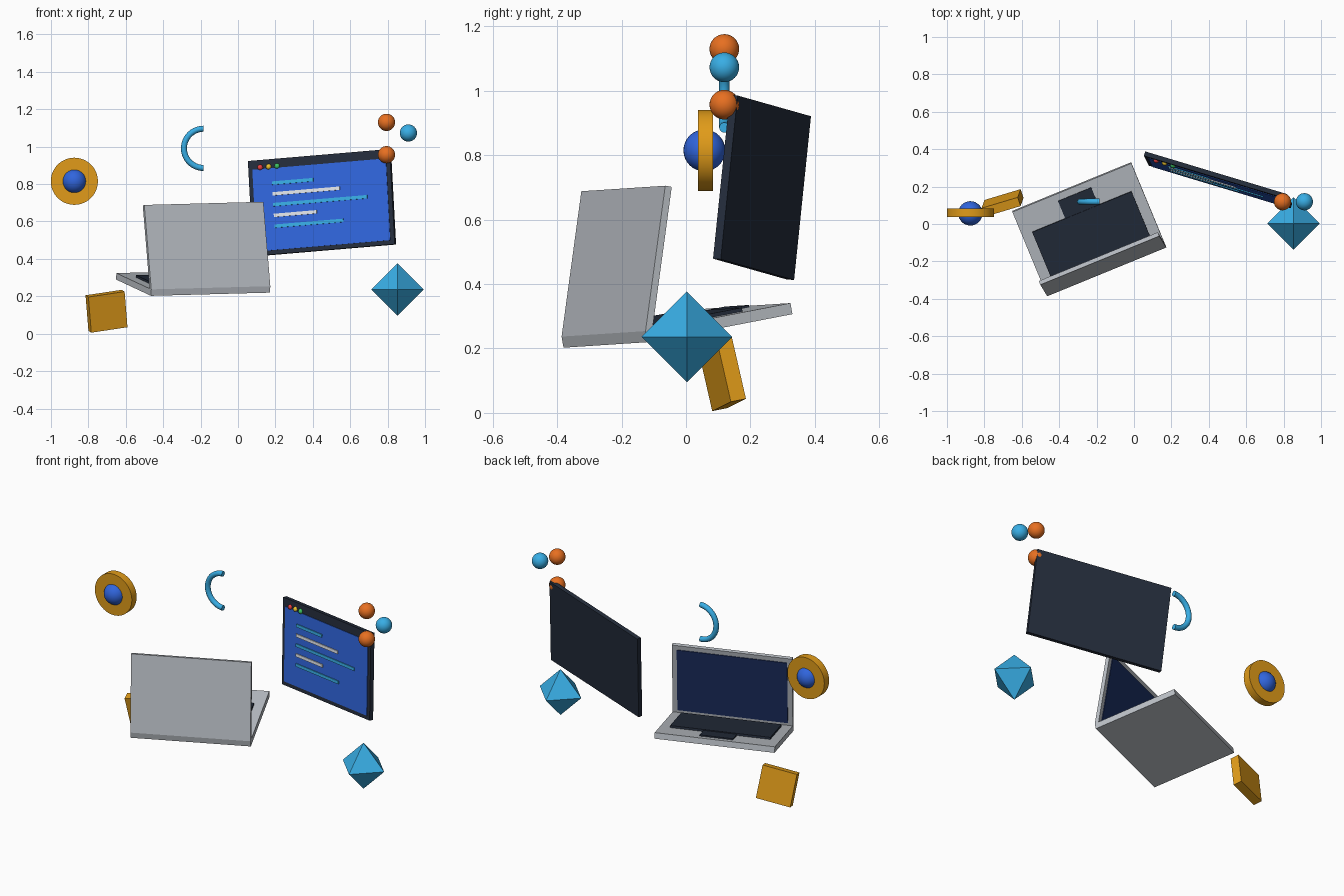
import bpy, bmesh, math
from mathutils import Matrix, Vector

if "Cube" in bpy.data.objects:
    bpy.data.objects.remove(bpy.data.objects["Cube"])


def mat(name, rgb):
    m = bpy.data.materials.new(name)
    m.diffuse_color = (*rgb, 1)
    m.use_nodes = True
    m.node_tree.nodes["Principled BSDF"].inputs["Base Color"].default_value = m.diffuse_color
    return m


SILVER = mat("silver", (0.50, 0.53, 0.57))
DARK = mat("dark", (0.018, 0.026, 0.045))
NAVY = mat("navy", (0.012, 0.03, 0.13))
BLUE = mat("blue", (0.03, 0.13, 0.72))
CYAN = mat("cyan", (0.04, 0.42, 0.78))
AMBER = mat("amber", (0.75, 0.33, 0.01))
ORANGE = mat("orange", (0.80, 0.16, 0.015))
WHITE = mat("white", (0.75, 0.78, 0.82))
RED = mat("red", (0.8, 0.05, 0.05))
YELLOW = mat("yellow", (0.85, 0.55, 0.03))
GREEN = mat("green", (0.05, 0.55, 0.12))


def frame(origin, u, v):
    """Matrix whose local x follows u, local y follows v, local z = u x v."""
    x = Vector(u).normalized()
    z = x.cross(Vector(v)).normalized()
    y = z.cross(x)
    m = Matrix((x, y, z)).transposed().to_4x4()
    m.translation = Vector(origin)
    return m


def finish(name, bm, material, smooth=False):
    me = bpy.data.meshes.new(name)
    bmesh.ops.recalc_face_normals(bm, faces=bm.faces)
    bm.to_mesh(me)
    bm.free()
    ob = bpy.data.objects.new(name, me)
    bpy.context.collection.objects.link(ob)
    me.materials.append(material)
    if smooth:
        bpy.ops.object.select_all(action='DESELECT')
        ob.select_set(True)
        bpy.context.view_layer.objects.active = ob
        bpy.ops.object.shade_smooth_by_angle(angle=math.radians(35))
    return ob


def box(name, m, lo, hi, material):
    lo, hi = Vector(lo), Vector(hi)
    bm = bmesh.new()
    bmesh.ops.create_cube(bm, size=1)
    bm.transform(m @ Matrix.Translation((lo + hi) / 2) @ Matrix.Diagonal((*(hi - lo), 1)))
    return finish(name, bm, material)


def ball(name, pos, r, material, seg=32):
    bm = bmesh.new()
    bmesh.ops.create_uvsphere(bm, u_segments=seg, v_segments=seg // 2, radius=r)
    bm.transform(Matrix.Translation(pos))
    return finish(name, bm, material, True)


# Laptop base: origin at the hinge edge, y runs towards the palm rest
W = 0.344
hinge = (0.635, 0.26, 0.017)
base = frame((-0.147, -0.25, 0.211), hinge, (-0.187, 0.45, 0.087))
box("laptop_base", base, (-W, 0, 0), (W, 0.495, 0.035), SILVER)
box("keyboard", base, (-0.287, 0.06, 0.03), (0.287, 0.355, 0.047), DARK)
box("trackpad", base, (-0.096, 0.35, 0.03), (0.096, 0.457, 0.042), DARK)

# Laptop lid and display: local z points out of the lid's back
lid = frame(base @ Vector((0, 0, 0.035)), hinge, (-0.045, 0.058, 0.45))
box("laptop_lid", lid, (-W, 0, -0.022), (W, 0.457, 0), SILVER)
box("laptop_display", lid, (-0.316, 0.025, -0.026), (0.316, 0.429, -0.015), NAVY)

# Floating window panel with title dots and code lines
win = frame((0.449, 0.236, 0.70), (0.755, -0.227, 0.064), (-0.043, 0.057, 0.505))
box("window_panel", win, (-0.397, -0.256, -0.0125), (0.397, 0.256, 0.0125), DARK)
box("window_screen", win, (-0.374, -0.233, 0), (0.374, 0.207, 0.016), BLUE)
for i, (label, c) in enumerate((("red", RED), ("yellow", YELLOW), ("green", GREEN))):
    ball(label + "_dot", win @ Vector((-0.33 + 0.047 * i, 0.216, 0.0125)), 0.015, c, 16)
for i, length in enumerate((0.23, 0.375, 0.526, 0.24, 0.386)):
    y = 0.126 - 0.058 * i
    box(f"code_line_{i + 1}", win, (-0.266, y - 0.009, 0.01), (-0.266 + length, y + 0.009, 0.022),
        WHITE if i % 2 else CYAN)

# Disc with a ball through its middle
bm = bmesh.new()
bmesh.ops.create_cone(bm, cap_ends=True, segments=48, radius1=0.126, radius2=0.126, depth=0.047)
bm.transform(Matrix.Translation((-0.875, 0.06, 0.815)) @ Matrix.Rotation(math.pi / 2, 4, 'X'))
finish("disc", bm, AMBER, True)
ball("disc_ball", (-0.875, 0.057, 0.815), 0.065, BLUE)

# Tilted tile
tile = frame((-0.703, 0.112, 0.12), (0.2, 0.06, 0.03), (-0.02, -0.045, 0.19))
box("tile", tile, (-0.102, -0.098, -0.025), (0.102, 0.098, 0.025), AMBER)

# Octahedral gem
bm = bmesh.new()
tips = [bm.verts.new((0, 0, s * 0.141)) for s in (1, -1)]
rim = [bm.verts.new((0.141 * math.cos(a), 0.141 * math.sin(a), 0))
       for a in (i * math.pi / 2 for i in range(4))]
for i in range(4):
    for t in tips:
        bm.faces.new((rim[i], rim[(i + 1) % 4], t))
bm.transform(Matrix.Translation((0.853, 0.003, 0.236)))
finish("gem", bm, CYAN)

# Cluster of three small balls
ball("top_ball", (0.794, 0.119, 1.13), 0.046, ORANGE)
ball("side_ball", (0.911, 0.119, 1.073), 0.046, CYAN)
ball("low_ball", (0.794, 0.119, 0.957), 0.046, ORANGE)

# Half ring, open to the right
bm = bmesh.new()
N, R, r = 12, 0.105, 0.016
rings = []
for i in range(33):
    a = math.pi / 2 + math.pi * i / 32
    ring = []
    for k in range(N):
        b = 2 * math.pi * k / N
        d = R + r * math.cos(b)
        ring.append(bm.verts.new((-0.184 + d * math.cos(a), 0.119 + r * math.sin(b),
                                  0.991 + d * math.sin(a))))
    rings.append(ring)
for p, q in zip(rings, rings[1:]):
    for k in range(N):
        bm.faces.new((p[k], p[(k + 1) % N], q[(k + 1) % N], q[k]))
bm.faces.new(rings[0])
bm.faces.new(rings[-1])
finish("half_ring", bm, CYAN, True)
